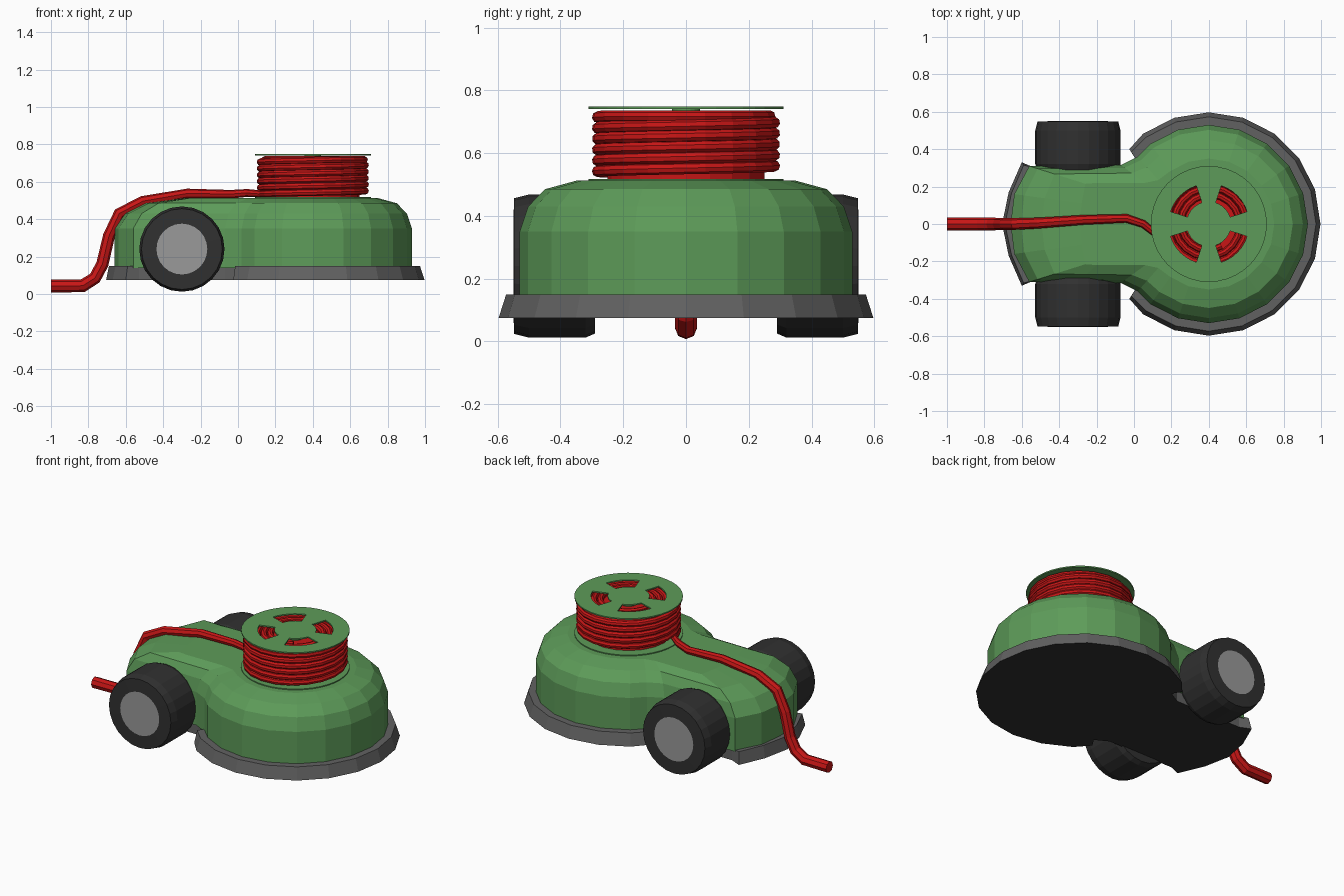
import bpy, bmesh
from math import sin, cos, pi, radians

if "Cube" in bpy.data.objects:
    bpy.data.objects.remove(bpy.data.objects["Cube"])


def material(name, r, g, b):
    m = bpy.data.materials.new(name)
    m.diffuse_color = (r, g, b, 1)
    m.use_nodes = True
    m.node_tree.nodes["Principled BSDF"].inputs["Base Color"].default_value = m.diffuse_color
    return m


GREEN = material("green", 0.11, 0.33, 0.10)
RED = material("red", 0.58, 0.008, 0.008)
BLACK = material("black", 0.03, 0.03, 0.03)
DARK = material("dark_grey", 0.12, 0.12, 0.12)
HUB = material("hub_grey", 0.32, 0.32, 0.32)


def loft(name, rings, mats, bottom=0, top=0):
    """Skin a stack of closed rings, capping both ends."""
    bm = bmesh.new()
    rows = [[bm.verts.new(p) for p in ring] for ring in rings]
    n = len(rows[0])
    for a, b in zip(rows, rows[1:]):
        for i in range(n):
            j = (i + 1) % n
            bm.faces.new((a[i], a[j], b[j], b[i]))
    bm.faces.new(rows[0][::-1]).material_index = bottom
    bm.faces.new(rows[-1]).material_index = top
    bmesh.ops.recalc_face_normals(bm, faces=bm.faces)
    return finish(name, bm, mats)


def finish(name, bm, mats):
    me = bpy.data.meshes.new(name)
    bm.to_mesh(me)
    bm.free()
    for m in mats:
        me.materials.append(m)
    ob = bpy.data.objects.new(name, me)
    bpy.context.collection.objects.link(ob)
    return ob


def outline(radius, tail):
    """Round front with a tail, mirrored across y = 0."""
    half = [(0.4 + radius * cos(radians(a)), radius * sin(radians(a)))
            for a in range(0, 127, 18)] + tail
    half[0] = (0.4 + radius, 0)
    return half + [(x, -y) for x, y in half[-2:0:-1]]


def circle(r, n, z):
    return [(0.4 + r * cos(2 * pi * i / n), r * sin(2 * pi * i / n), z) for i in range(n)]


# body: straight wall, then a rounded shoulder up to a flat top
low = outline(0.53, [(0.02, 0.36), (-0.07, 0.315), (-0.3, 0.31),
                     (-0.56, 0.31), (-0.64, 0.16), (-0.66, 0)])
high = outline(0.35, [(0.13, 0.235), (0.06, 0.22), (-0.2, 0.22),
                      (-0.26, 0.215), (-0.28, 0.11), (-0.29, 0)])
shoulder = [(0, 0.14), (0, 0.35), (0.15, 0.43), (0.45, 0.485), (1, 0.512)]
loft("body", [[(a[0] + (b[0] - a[0]) * s, a[1] + (b[1] - a[1]) * s, z)
               for a, b in zip(low, high)] for s, z in shoulder], [GREEN])

# base skirt, notched in at the wheels
foot = outline(0.597, [(-0.025, 0.40), (0.01, 0.345), (-0.07, 0.30), (-0.53, 0.30),
                       (-0.60, 0.33), (-0.67, 0.17), (-0.705, 0)])
rim = outline(0.573, [(-0.015, 0.385), (0.01, 0.345), (-0.07, 0.30), (-0.53, 0.30),
                      (-0.59, 0.315), (-0.655, 0.165), (-0.69, 0)])
loft("base_skirt", [[(x, y, 0.075) for x, y in foot],
                    [(x, y, 0.15) for x, y in rim]], [DARK, BLACK], bottom=1)

# wheels with a grey hub face
tyre = [(0.215, 0.29), (0.228, 0.32), (0.228, 0.50), (0.216, 0.548), (0.136, 0.55)]
for side, label in ((-1, "front"), (1, "back")):
    loft(label + "_wheel",
         [[(-0.3 + r * cos(2 * pi * i / 24), side * y, 0.24 + r * sin(2 * pi * i / 24))
           for i in range(24)] for r, y in tyre], [BLACK, HUB], top=1)

# reel: lower flange, drum and axle
loft("reel_lower_flange", [circle(0.31, 40, 0.508), circle(0.31, 40, 0.518)], [GREEN])
loft("reel_drum", [circle(0.25, 20, 0.51), circle(0.25, 20, 0.70)], [RED])
loft("reel_axle", [circle(0.045, 20, 0.69), circle(0.045, 20, 0.742)], [GREEN])

# slotted top flange
bm = bmesh.new()
rows = [[bm.verts.new(p) for p in circle(r, 40, 0.74)] for r in (0.12, 0.215, 0.31)]
bm.faces.new(rows[0])
for k in range(2):
    for i in range(40):
        if k == 0 and 2 <= i % 10 < 8:
            continue
        j = (i + 1) % 40
        bm.faces.new((rows[k][i], rows[k + 1][i], rows[k + 1][j], rows[k][j]))
flange = finish("reel_top_flange", bm, [GREEN])
solid = flange.modifiers.new("thickness", "SOLIDIFY")
solid.thickness = 0.008
solid.offset = 1

# cable: loose end, over the body, wound up the reel, then spiralling inwards
path = [(-1, 0, 0.042, 0.035), (-0.83, 0, 0.044, 0.035), (-0.765, 0, 0.085, 0.034),
        (-0.725, 0, 0.16, 0.033), (-0.69, 0, 0.31, 0.032), (-0.635, 0, 0.43, 0.031),
        (-0.51, 0.005, 0.495, 0.029), (-0.27, 0.022, 0.537, 0.026),
        (-0.04, 0.03, 0.533, 0.023), (0.05, 0.0, 0.54, 0.021)]
STEPS, TURNS, SPIRAL = 20, 5.3, 4
start = radians(192)
for i in range(int(STEPS * (TURNS + SPIRAL)) + 1):
    t = i / STEPS
    a = start + 2 * pi * t
    r = 0.283 - 0.037 * max(0, t - TURNS)
    z = 0.535 + 0.0345 * min(t, TURNS)
    path.append((0.4 + r * cos(a), r * sin(a), z, 0.0185))
cu = bpy.data.curves.new("cable", "CURVE")
cu.dimensions = "3D"
cu.bevel_depth = 1
cu.bevel_resolution = 2
cu.use_fill_caps = True
sp = cu.splines.new("POLY")
sp.use_smooth = False
sp.points.add(len(path) - 1)
for p, (x, y, z, r) in zip(sp.points, path):
    p.co = (x, y, z, 1)
    p.radius = r
cu.materials.append(RED)
bpy.context.collection.objects.link(bpy.data.objects.new("cable", cu))
